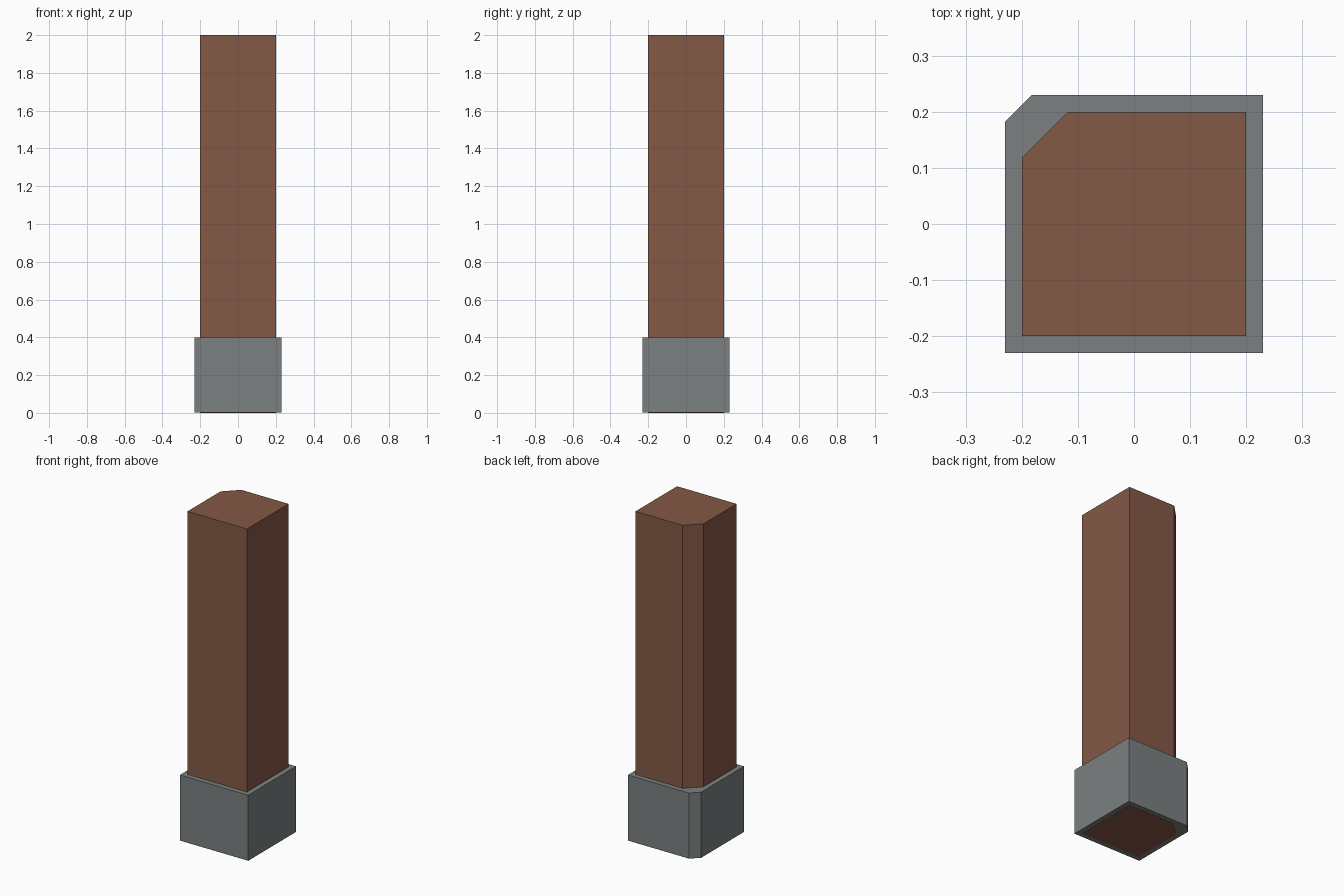
import bpy
import bmesh

cube = bpy.data.objects.get("Cube")
if cube:
    bpy.data.objects.remove(cube, do_unlink=True)


def make_material(name, rgb):
    mat = bpy.data.materials.new(name)
    mat.use_nodes = True
    color = (*rgb, 1.0)
    mat.diffuse_color = color
    mat.node_tree.nodes["Principled BSDF"].inputs["Base Color"].default_value = color
    return mat


def chamfered_post(name, half, cut, bottom, top, mat):
    """Square post with its back corner on the -x side cut off."""
    outline = [(-half, -half), (half, -half), (half, half),
               (cut - half, half), (-half, half - cut)]
    bm = bmesh.new()
    base = bm.faces.new([bm.verts.new((x, y, bottom)) for x, y in outline])
    extruded = bmesh.ops.extrude_face_region(bm, geom=[base], use_keep_orig=True)
    raised = [v for v in extruded["geom"] if isinstance(v, bmesh.types.BMVert)]
    bmesh.ops.translate(bm, verts=raised, vec=(0, 0, top - bottom))
    bmesh.ops.recalc_face_normals(bm, faces=bm.faces)
    mesh = bpy.data.meshes.new(name)
    bm.to_mesh(mesh)
    bm.free()
    mesh.materials.append(mat)
    obj = bpy.data.objects.new(name, mesh)
    bpy.context.collection.objects.link(obj)
    return obj


brick = make_material("brick brown", (0.23, 0.1, 0.062))
stone = make_material("stone grey", (0.2, 0.217, 0.22))

# Shaft runs through the plinth down to the ground
chamfered_post("shaft", 0.2, 0.082, 0.0, 2.0, brick)
# Plinth sits a hair higher so the undersides do not overlap
chamfered_post("plinth", 0.23, 0.048, 0.001, 0.4, stone)
